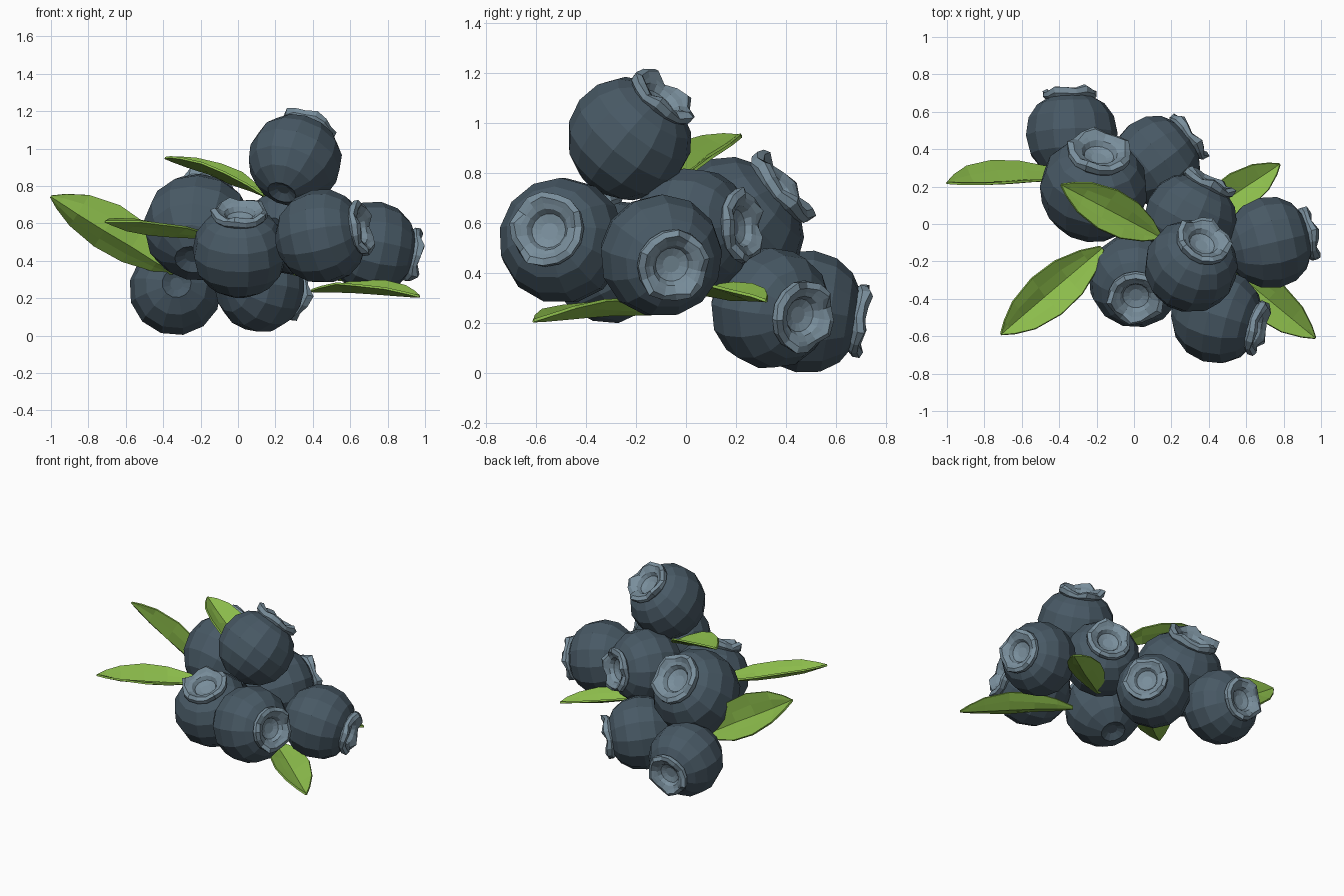
import bpy, bmesh, math, random
from mathutils import Vector, Matrix

if "Cube" in bpy.data.objects:
    bpy.data.objects.remove(bpy.data.objects["Cube"])

random.seed(4)


def material(name, rgb):
    m = bpy.data.materials.new(name)
    m.diffuse_color = (*rgb, 1)
    m.use_nodes = True
    m.node_tree.nodes["Principled BSDF"].inputs["Base Color"].default_value = m.diffuse_color
    return m


SKIN = material("berry_skin", (0.065, 0.10, 0.13))
CROWN = material("crown_blue", (0.19, 0.27, 0.33))
LEAF = material("leaf_green", (0.26, 0.50, 0.07))


def finish(bm, name, mat):
    bmesh.ops.recalc_face_normals(bm, faces=bm.faces)
    mesh = bpy.data.meshes.new(name)
    bm.to_mesh(mesh)
    bm.free()
    mesh.materials.append(mat)
    ob = bpy.data.objects.new(name, mesh)
    bpy.context.collection.objects.link(ob)
    return ob


def bridge(bm, rows, closed):
    for a, b in zip(rows, rows[1:]):
        n = len(a)
        for i in range(n if closed else n - 1):
            j = (i + 1) % n
            bm.faces.new((a[i], a[j], b[j], b[i]))


def revolve(name, profile, sides, mat, matrix, jag=0.0):
    """Spin (radius, height, jag weight) rings; jag raises pointed lobes."""
    bm = bmesh.new()
    rows = []
    for r, h, w in profile:
        row = []
        for i in range(sides):
            lobe = (0.8, -0.1, -0.8)[i % 3] + random.uniform(-0.5, 0.5)
            d = jag * w * lobe
            a = math.tau * i / sides
            rr = r + d * 0.5
            row.append(bm.verts.new((rr * math.cos(a), rr * math.sin(a), h + d)))
        rows.append(row)
    bridge(bm, rows, True)
    bm.faces.new(rows[0])
    bm.faces.new(rows[-1])
    bm.transform(matrix)
    return finish(bm, name, mat)


# Berry profile: shallow stem dimple, round body, flattened top
BODY = [(0.14, -0.86, 0), (0.32, -0.955, 0), (0.68, -0.75, 0),
        (0.93, -0.42, 0), (1.02, -0.02, 0), (0.95, 0.37, 0),
        (0.75, 0.66, 0), (0.46, 0.84, 0), (0.30, 0.74, 0)]
# Crown profile: outer wall, jagged rim, inner cup
RIM = [(0.50, 0.74, 0), (0.60, 0.84, 0.4), (0.60, 0.95, 1), (0.50, 0.99, 0.9),
       (0.42, 0.94, 0.5), (0.34, 0.90, 0.1), (0.28, 0.80, 0), (0.14, 0.75, 0)]

# Berries: centre, crown direction, radius
BERRIES = [((0.305, -0.225, 0.94), (0.30, 0.60, 0.74), 0.247),
           ((0.01, -0.30, 0.45), (0.0, -0.42, 0.90), 0.25),
           ((0.45, -0.495, 0.53), (0.95, -0.27, 0.20), 0.25),
           ((0.725, -0.10, 0.47), (0.94, 0.22, -0.18), 0.243),
           ((-0.215, 0.19, 0.58), (0.12, 0.75, 0.63), 0.285),
           ((-0.335, 0.48, 0.245), (-0.03, 0.98, -0.15), 0.243),
           ((0.12, 0.34, 0.26), (0.80, 0.60, -0.15), 0.24),
           ((0.30, 0.03, 0.57), (0.45, 0.87, 0.08), 0.247)]

for k, (centre, axis, radius) in enumerate(BERRIES, 1):
    m = (Matrix.Translation(centre)
         @ Vector(axis).to_track_quat('Z', 'Y').to_matrix().to_4x4()
         @ Matrix.Scale(radius, 4) @ Matrix.Rotation(k, 4, 'Z'))
    revolve(f"berry_{k}", BODY, 13, SKIN, m)
    revolve(f"berry_crown_{k}", RIM, 15, CROWN, m, jag=0.06)


def leaf(name, base, tip, up, width, arch):
    """Pointed blade folded along its midrib and arched along its length."""
    base, tip = Vector(base), Vector(tip)
    along = tip - base
    side = Vector(up).cross(along).normalized()
    normal = along.cross(side).normalized()
    bm = bmesh.new()
    rows = []
    for t, w in [(0, 0.12), (0.14, 0.55), (0.34, 0.92), (0.56, 1.0),
                 (0.78, 0.76), (0.92, 0.36), (1, 0.03)]:
        mid = base + along * t + normal * arch * 4 * t * (1 - t)
        row = []
        for s in (-1, -0.5, 0, 0.5, 1):
            lift = (0.5 * abs(s) - 0.25 + random.uniform(-0.06, 0.06)) * w * width * 0.5
            row.append(bm.verts.new(mid + side * s * w * width / 2 + normal * lift))
        rows.append(row)
    bridge(bm, rows, False)
    ob = finish(bm, name, LEAF)
    mod = ob.modifiers.new("thickness", 'SOLIDIFY')
    mod.thickness = 0.012
    mod.offset = 0


# Leaves tucked between the berries
leaf("leaf_left", (-0.34, 0.25, 0.34), (-1.0, 0.22, 0.745), (0.2, 0.9, 0.4), 0.28, 0.02)
leaf("leaf_front_left", (-0.17, -0.13, 0.53), (-0.71, -0.59, 0.61), (0.15, 0.05, 1), 0.25, 0.0)
leaf("leaf_top", (0.14, -0.07, 0.75), (-0.39, 0.21, 0.95), (0.4, -0.2, 0.8), 0.23, 0.03)
leaf("leaf_back_right", (0.30, 0.0, 0.33), (0.78, 0.32, 0.29), (0, 0, 1), 0.21, 0.02)
leaf("leaf_front_right", (0.40, -0.14, 0.24), (0.97, -0.61, 0.21), (0, -0.1, 1), 0.23, 0.03)
